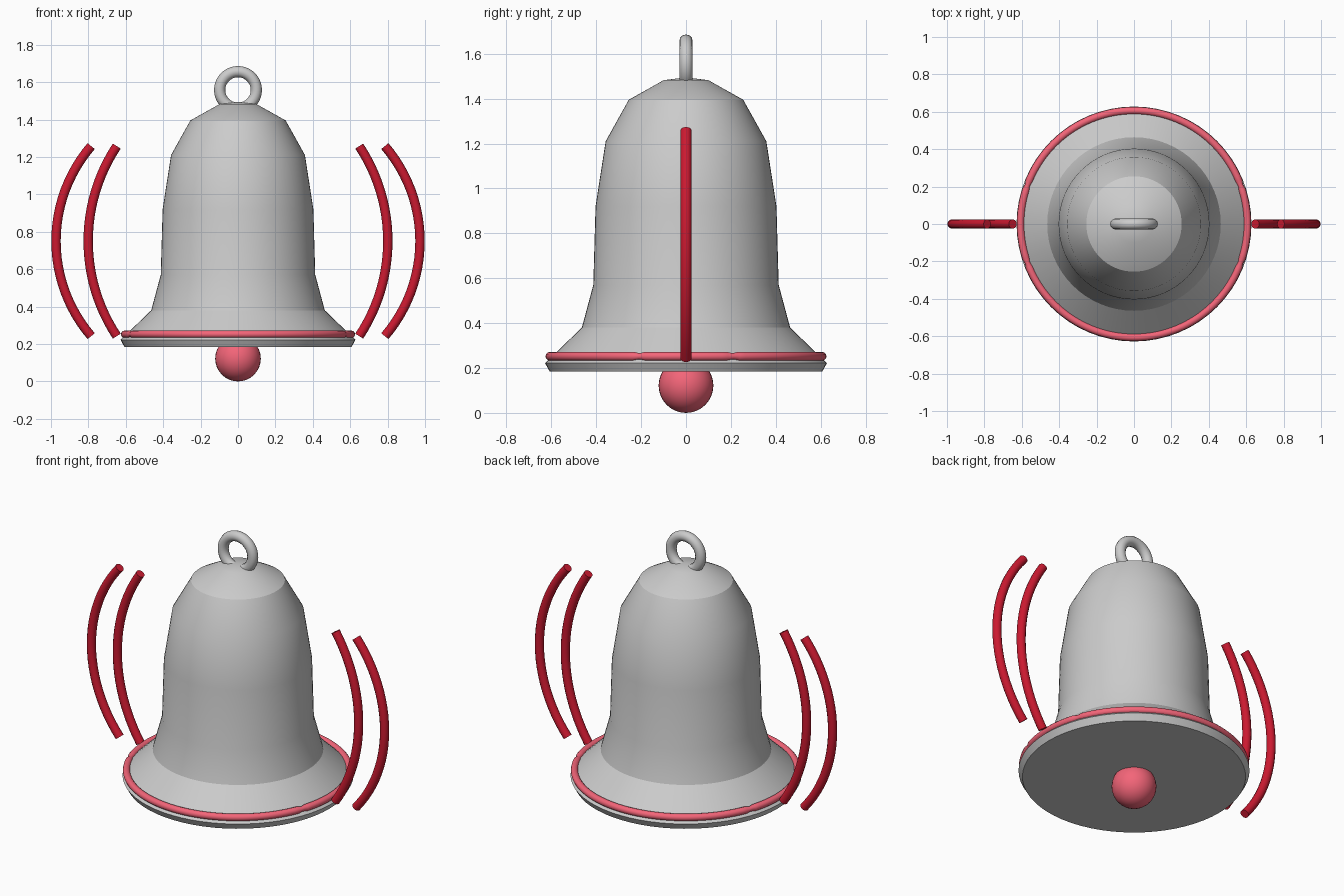
import bpy, bmesh
from math import sin, cos, pi, radians, asin, tau

if "Cube" in bpy.data.objects:
    bpy.data.objects.remove(bpy.data.objects["Cube"])


def material(name, rgb):
    m = bpy.data.materials.new(name)
    m.diffuse_color = (*rgb, 1)
    m.use_nodes = True
    m.node_tree.nodes["Principled BSDF"].inputs["Base Color"].default_value = m.diffuse_color
    return m


pink = material("pink", (0.90, 0.13, 0.19))
red = material("red", (0.60, 0.01, 0.03))


def smooth(obj, angle=31):
    bpy.ops.object.select_all(action='DESELECT')
    obj.select_set(True)
    bpy.context.view_layer.objects.active = obj
    bpy.ops.object.shade_smooth_by_angle(angle=radians(angle))


def lathe(name, profile, steps=64):
    bm = bmesh.new()
    vs = [bm.verts.new((r, 0, z)) for r, z in profile]
    es = [bm.edges.new(p) for p in zip(vs, vs[1:])]
    bmesh.ops.spin(bm, geom=vs + es, cent=(0, 0, 0), axis=(0, 0, 1),
                   angle=tau, steps=steps)
    bmesh.ops.remove_doubles(bm, verts=bm.verts, dist=1e-4)
    bmesh.ops.recalc_face_normals(bm, faces=bm.faces)
    me = bpy.data.meshes.new(name)
    bm.to_mesh(me)
    bm.free()
    obj = bpy.data.objects.new(name, me)
    bpy.context.collection.objects.link(obj)
    smooth(obj)
    return obj


def tube(name, points, radius, mat=None, cyclic=False, sides_res=4, scales=None):
    cu = bpy.data.curves.new(name, 'CURVE')
    cu.dimensions = '3D'
    cu.bevel_depth = radius
    cu.bevel_resolution = sides_res
    cu.use_fill_caps = not cyclic
    sp = cu.splines.new('POLY')
    sp.points.add(len(points) - 1)
    for i, p in enumerate(points):
        sp.points[i].co = (*p, 1)
        sp.points[i].radius = scales[i] if scales else 1
    sp.use_cyclic_u = cyclic
    obj = bpy.data.objects.new(name, cu)
    bpy.context.collection.objects.link(obj)
    bpy.ops.object.select_all(action='DESELECT')
    obj.select_set(True)
    bpy.context.view_layer.objects.active = obj
    bpy.ops.object.convert(target='MESH')
    obj = bpy.context.view_layer.objects.active
    if mat:
        obj.data.materials.clear()
        obj.data.materials.append(mat)
    smooth(obj, 40)
    return obj


# Solid bell body with flared lip and flat underside
lathe("bell_body", [(0, 1.495), (0.10, 1.482), (0.255, 1.395), (0.358, 1.21),
                    (0.403, 0.92), (0.413, 0.57), (0.464, 0.38),
                    (0.628, 0.222), (0.607, 0.184), (0, 0.184)])

# Hanging loop
tube("hanging_loop", [(0.098 * cos(a), 0, 1.558 + 0.098 * sin(a))
                      for a in (tau * i / 40 for i in range(40))],
     0.03, cyclic=True)

# Clapper ball
bpy.ops.mesh.primitive_uv_sphere_add(segments=32, ring_count=16, radius=0.122,
                                     location=(0, 0, 0.122))
clapper = bpy.context.object
clapper.name = "clapper"
clapper.data.materials.append(pink)
smooth(clapper, 40)

# Rim band, slightly pinched at its four joints
angles = [tau * i / 144 for i in range(144)]
pinches = {8, 64, 80, 136}
tube("rim_band", [(0.606 * cos(a), 0.606 * sin(a), 0.252) for a in angles],
     0.02, pink, True, 4, [0.7 if i in pinches else 1 for i in range(144)])

# Ringing motion arcs, two per side
for label, x_end, x_mid in (("inner", 0.648, 0.801), ("outer", 0.785, 0.973)):
    half, sag = 0.508, x_mid - x_end
    rad = (half ** 2 + sag ** 2) / (2 * sag)
    span = asin(half / rad)
    for side, s in (("left", -1), ("right", 1)):
        pts = [(s * (x_mid - rad + rad * cos(t)), 0, 0.75 + rad * sin(t))
               for t in (span * (i / 12 - 1) for i in range(25))]
        tube(f"sound_arc_{label}_{side}", pts, 0.025, red)
